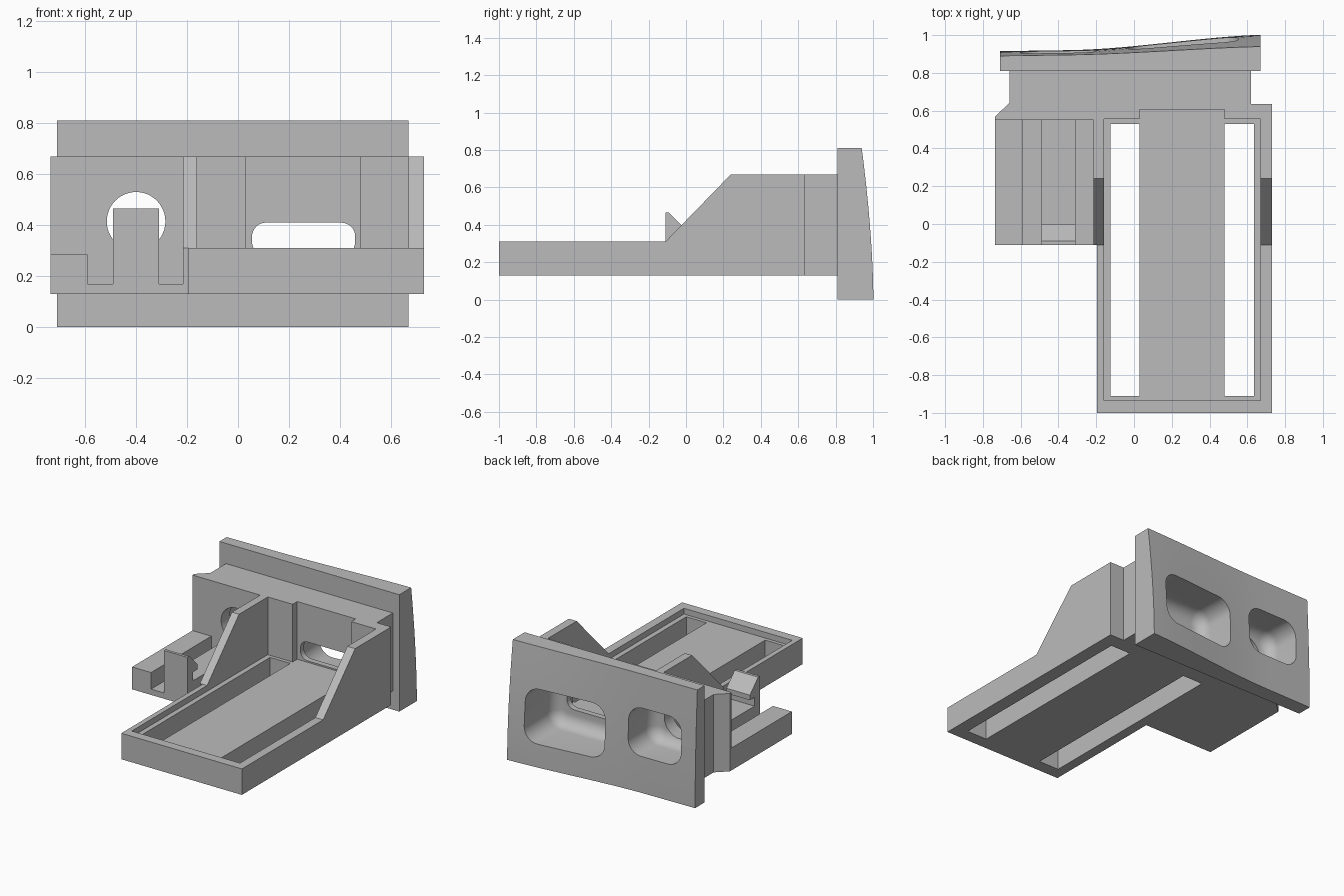
import bpy, bmesh, math
from mathutils import Vector

if "Cube" in bpy.data.objects:
    bpy.data.objects.remove(bpy.data.objects["Cube"], do_unlink=True)

grey = bpy.data.materials.new("plain grey")
grey.use_nodes = True
grey.diffuse_color = (0.5, 0.5, 0.5, 1)
grey.node_tree.nodes["Principled BSDF"].inputs["Base Color"].default_value = grey.diffuse_color


def finish(name, bm):
    bmesh.ops.recalc_face_normals(bm, faces=bm.faces[:])
    mesh = bpy.data.meshes.new(name)
    bm.to_mesh(mesh)
    bm.free()
    mesh.materials.append(grey)
    ob = bpy.data.objects.new(name, mesh)
    bpy.context.collection.objects.link(ob)
    return ob


def loft(name, rings):
    """Closed solid through rings that have equal point counts."""
    bm = bmesh.new()
    loops = [[bm.verts.new(p) for p in ring] for ring in rings]
    for a, b in zip(loops, loops[1:]):
        for i in range(len(a)):
            j = (i + 1) % len(a)
            bm.faces.new((a[i], a[j], b[j], b[i]))
    bm.faces.new(loops[0])
    bm.faces.new(loops[-1])
    return finish(name, bm)


def prism(name, pts, axis, lo, hi):
    """Extrude a 2D profile along the given axis."""
    place = {"x": lambda p, t: (t, p[0], p[1]),
             "y": lambda p, t: (p[0], t, p[1]),
             "z": lambda p, t: (p[0], p[1], t)}[axis]
    return loft(name, [[place(p, t) for p in pts] for t in (lo, hi)])


def box(name, x, y, z):
    return prism(name, [(x[0], y[0]), (x[1], y[0]), (x[1], y[1]), (x[0], y[1])], "z", *z)


def rounded(x, z, r, steps=8):
    """Rounded rectangle outline in the x-z plane."""
    pts = []
    corners = [(x[1] - r, z[1] - r), (x[0] + r, z[1] - r), (x[0] + r, z[0] + r), (x[1] - r, z[0] + r)]
    for k, (cx, cz) in enumerate(corners):
        for i in range(steps + 1):
            a = (k + i / steps) * math.pi / 2
            pts.append((cx + r * math.cos(a), cz + r * math.sin(a)))
    return pts


def pocket(name, x, z, floor, corner=0.1, fillet=0.085):
    """Rounded pocket cutter with a filleted floor, open to the back."""
    layers = [(floor + fillet * (1 - math.cos(a)), fillet * (1 - math.sin(a)))
              for a in [i * math.pi / 16 for i in range(9)]] + [(1.1, 0)]
    return loft(name, [[(px, y, pz) for px, pz in
                        rounded((x[0] + d, x[1] - d), (z[0] + d, z[1] - d), corner - d)]
                       for y, d in layers])


def combine(target, other, operation):
    bpy.context.view_layer.objects.active = target
    mod = target.modifiers.new(operation.lower(), "BOOLEAN")
    mod.operation, mod.solver, mod.object = operation, "EXACT", other
    bpy.ops.object.modifier_apply(modifier=mod.name)
    bpy.data.objects.remove(other, do_unlink=True)


BOTTOM, TOP, RIM, FLOOR = 0.13, 0.67, 0.31, 0.27

# Upright body, with stepped and chamfered sides
mount = prism("device_mount", [(-0.735, 0.55), (0.73, 0.55), (0.73, 0.635), (0.62, 0.635), (0.62, 0.83),
                               (-0.66, 0.83), (-0.66, 0.64), (-0.735, 0.57)], "z", BOTTOM, TOP)


# Back plate with a gently waved, leaning rear face
def rear(x, z):
    s = min(max((x + 0.35) / 1.1, 0), 1)
    wave = s * s * (3 - 2 * s)
    base = 0.915 + 0.02 * (x + 0.71) / 1.38 + 0.068 * wave
    return base - (0.025 + 0.038 * wave) * (z / 0.81) ** 1.7


bm = bmesh.new()
bmesh.ops.create_grid(bm, x_segments=24, y_segments=10, size=0.5)
for v in bm.verts:
    x, z = -0.02 + v.co.x * 1.38, (v.co.y + 0.5) * 0.81
    v.co = (x, rear(x, z), z)
front = bmesh.ops.extrude_face_region(bm, geom=bm.faces[:], use_keep_orig=True)
for v in front["geom"]:
    if isinstance(v, bmesh.types.BMVert):
        v.co.y = 0.81
combine(mount, finish("back_plate", bm), "UNION")

# Tray and side gussets
combine(mount, box("tray", (-0.195, 0.73), (-1, 0.6), (BOTTOM, RIM)), "UNION")
gusset = [(-0.11, BOTTOM), (-0.11, RIM), (0.24, TOP), (0.6, TOP), (0.6, BOTTOM)]
for side, lo, hi in (("left", 0.67, 0.73), ("right", -0.215, -0.16)):
    combine(mount, prism(side + "_gusset", gusset, "x", lo, hi), "UNION")

# Clip bed with side arm, centre rail and hook
bed = [(-0.735, BOTTOM), (-0.2, BOTTOM), (-0.2, 0.17), (-0.31, 0.17), (-0.31, 0.28), (-0.49, 0.28),
       (-0.49, 0.17), (-0.59, 0.17), (-0.59, 0.285), (-0.735, 0.285)]
combine(mount, prism("clip_bed", bed, "y", -0.11, 0.56), "UNION")
hook = [(-0.11, 0.2), (-0.11, 0.465), (-0.09, 0.465), (0, 0.375), (0, 0.34), (-0.05, 0.34), (-0.05, 0.2)]
combine(mount, prism("clip_hook", hook, "x", -0.49, -0.31), "UNION")

# Tray recess, cable channel and floor slots
cuts = [box("recess", (-0.16, 0.67), (-0.935, 0.555), (FLOOR, 0.9)),
        box("channel", (0.03, 0.48), (0.5, 0.605), (FLOOR, 0.9))]
cuts += [box("floor_slot", x, (-0.91, 0.53), (0, 0.5)) for x in ((-0.125, 0.03), (0.48, 0.635))]

# Rear pockets with their openings to the front
cuts += [pocket("wide_pocket", (-0.03, 0.55), (0.16, 0.53), 0.645),
         pocket("narrow_pocket", (-0.6, -0.2), (0.25, 0.58), 0.645),
         prism("cable_window", rounded((0.055, 0.46), (0.28, 0.41), 0.055), "y", 0.58, 0.7),
         prism("plug_hole", [(-0.4 + 0.115 * math.cos(i * math.pi / 24), 0.415 + 0.115 * math.sin(i * math.pi / 24))
                             for i in range(48)], "y", 0.5, 0.7)]
for cutter in cuts:
    combine(mount, cutter, "DIFFERENCE")

bpy.ops.object.select_all(action="DESELECT")
mount.select_set(True)
bpy.context.view_layer.objects.active = mount
bpy.ops.object.shade_smooth_by_angle(angle=math.radians(25))
